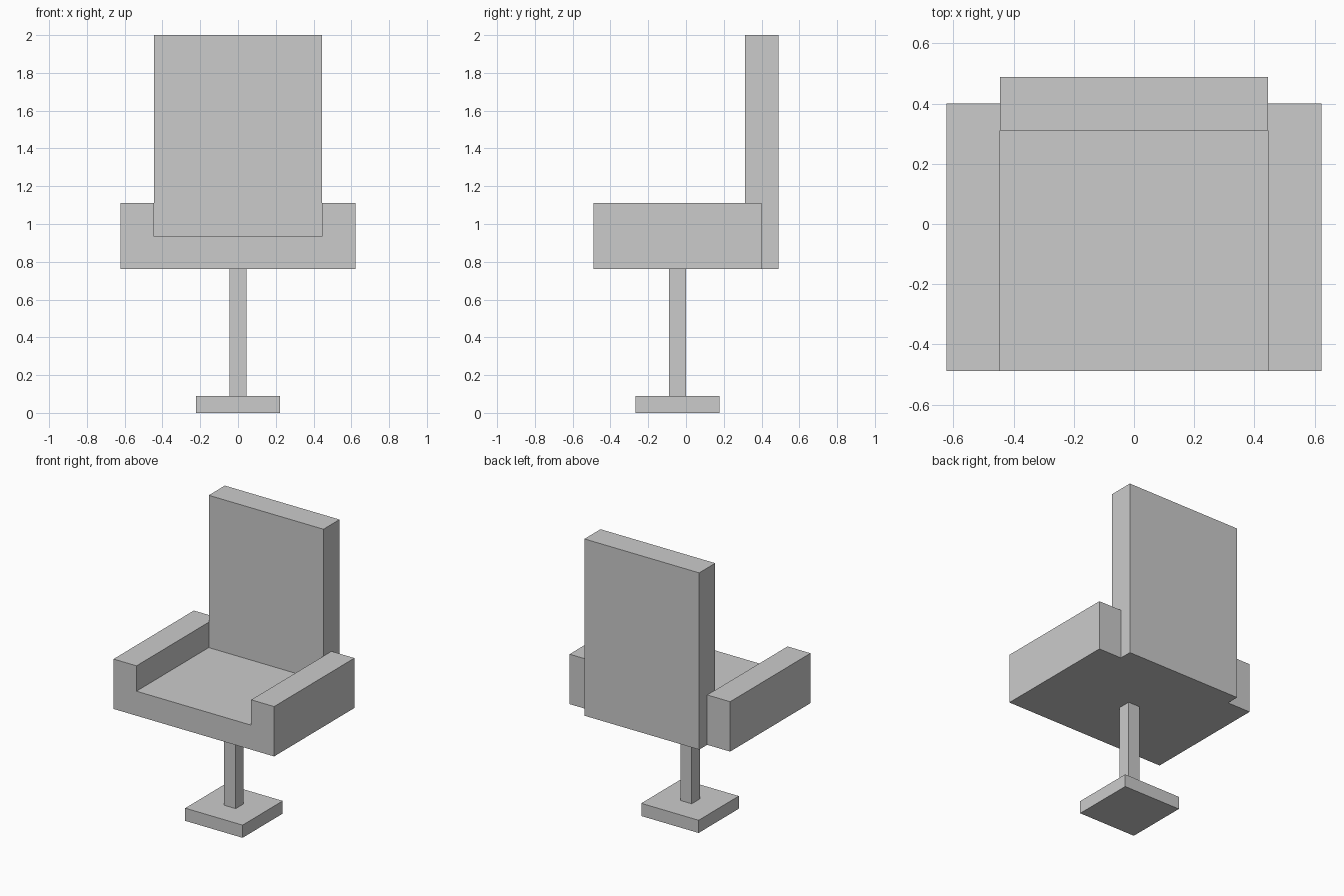
import bpy, bmesh
from mathutils import Vector

if "Cube" in bpy.data.objects:
    bpy.data.objects.remove(bpy.data.objects["Cube"])

U = 2 / 22.5  # the chair sits on a regular module of about 0.089


def extrude_profile(name, points, push):
    """Extrude a closed 3D outline along a vector into a solid, in module units."""
    bm = bmesh.new()
    face = bm.faces.new([bm.verts.new(Vector(p) * U) for p in points])
    new = bmesh.ops.extrude_face_region(bm, geom=[face])["geom"]
    verts = [v for v in new if isinstance(v, bmesh.types.BMVert)]
    bmesh.ops.translate(bm, vec=Vector(push) * U, verts=verts)
    bmesh.ops.recalc_face_normals(bm, faces=bm.faces)
    mesh = bpy.data.meshes.new(name)
    bm.to_mesh(mesh)
    bm.free()
    obj = bpy.data.objects.new(name, mesh)
    bpy.context.collection.objects.link(obj)
    return obj


def box(name, x, y, z):
    """Box from (min, max) ranges in module units."""
    outline = [(x[0], y[0], z[0]), (x[1], y[0], z[0]),
               (x[1], y[1], z[0]), (x[0], y[1], z[0])]
    return extrude_profile(name, outline, (0, 0, z[1] - z[0]))


# Pedestal: square foot and slim post
box("base_plate", (-2.5, 2.5), (-3, 2), (0, 1))
box("post", (-0.5, 0.5), (-1, 0), (1, 8.57))

# Seat and armrests: one U-shaped profile run front to back
half = [(7, 8.57), (7, 12.5), (5, 12.5), (5, 10.5)]
u_shape = half + [(-x, z) for x, z in reversed(half)]
extrude_profile("seat_with_armrests", [(x, -5.5, z) for x, z in u_shape], (0, 10, 0))

# Backrest: stands on the seat's rear edge and laps down behind it
back = [(3.5, 10.5), (4.5, 10.5), (4.5, 8.57), (5.5, 8.57), (5.5, 22.5), (3.5, 22.5)]
extrude_profile("backrest", [(-5, y, z) for y, z in back], (10, 0, 0))
